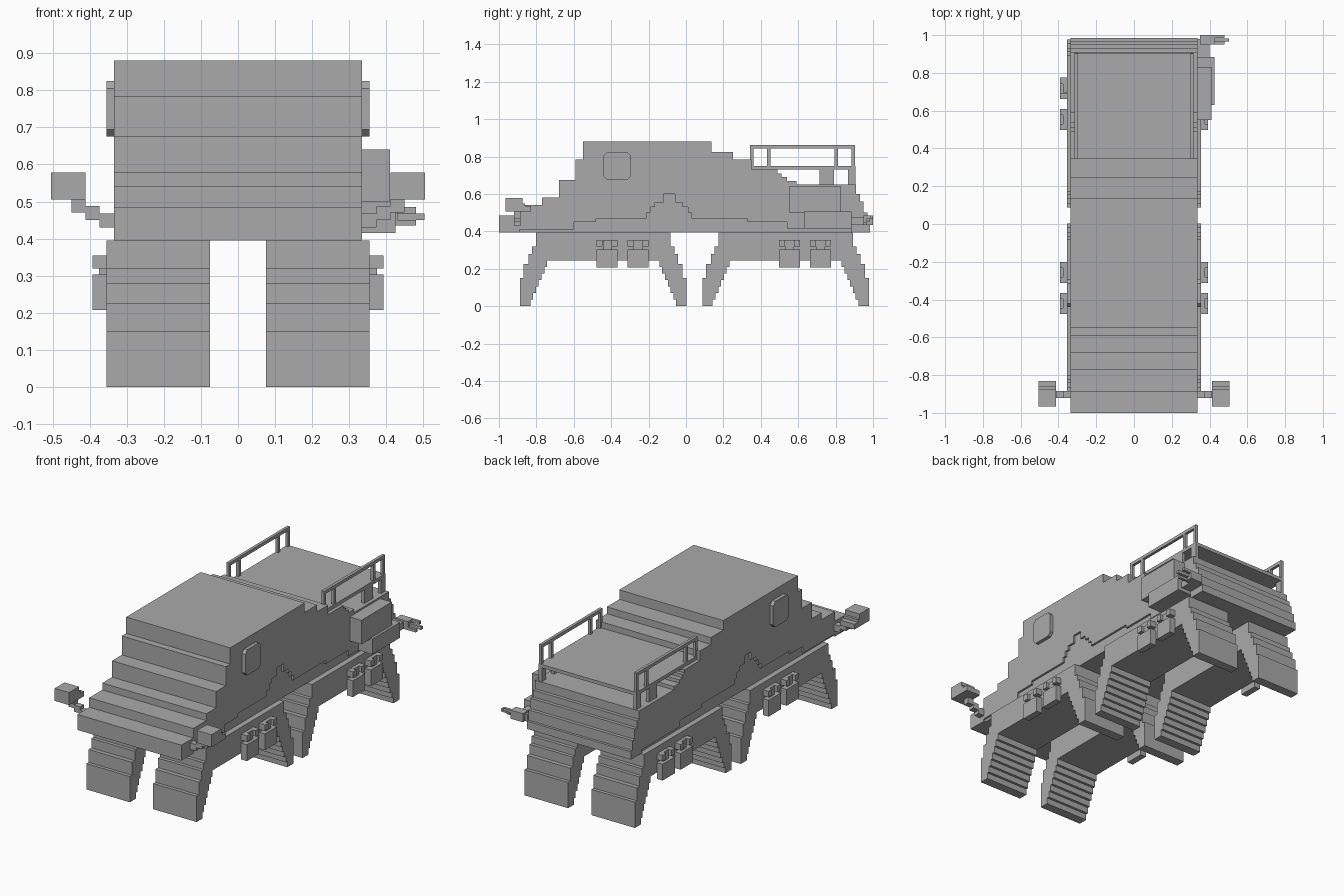
import bpy, bmesh

cube = bpy.data.objects.get("Cube")
if cube:
    bpy.data.objects.remove(cube, do_unlink=True)

grey = bpy.data.materials.new("plain_grey")
grey.use_nodes = True
grey.diffuse_color = (0.4, 0.4, 0.4, 1)
grey.node_tree.nodes["Principled BSDF"].inputs["Base Color"].default_value = grey.diffuse_color


def finish(name, bm):
    bmesh.ops.recalc_face_normals(bm, faces=bm.faces)
    mesh = bpy.data.meshes.new(name)
    bm.to_mesh(mesh)
    bm.free()
    mesh.materials.append(grey)
    obj = bpy.data.objects.new(name, mesh)
    bpy.context.collection.objects.link(obj)
    return obj


def prism(name, outline, x0, x1):
    """Extrude a (y, z) outline from x0 to x1."""
    bm = bmesh.new()
    face = bm.faces.new([bm.verts.new((x0, y, z)) for y, z in outline])
    ext = bmesh.ops.extrude_face_region(bm, geom=[face])
    moved = [v for v in ext["geom"] if isinstance(v, bmesh.types.BMVert)]
    bmesh.ops.translate(bm, verts=moved, vec=(x1 - x0, 0, 0))
    return finish(name, bm)


def box(name, x, y, z):
    return prism(name, [(y[0], z[0]), (y[1], z[0]), (y[1], z[1]), (y[0], z[1])], *x)


def span(side, a, b):
    return (a, b) if side > 0 else (-b, -a)


def stairs(start, steps):
    """Stepped line: each step moves along y at the current z, then to the new z."""
    pts = [start]
    for y, z in steps:
        pts += [(y, pts[-1][1]), (y, z)]
    return pts


W = 0.335
BASE = 0.395

# Hull: stepped silhouette above a slightly recessed lower side panel
top = stairs((-1, 0.485), [(-0.89, 0.54), (-0.77, 0.58), (-0.68, 0.675), (-0.59, 0.785),
                           (-0.55, 0.88), (0.135, 0.825), (0.25, 0.785), (0.35, 0.73),
                           (0.49, 0.71), (0.51, 0.69), (0.54, 0.67), (0.59, 0.65),
                           (0.91, 0.6), (0.93, 0.56), (0.95, 0.5), (0.97, 0.44), (0.985, BASE)])
panel = stairs((-0.89, 0.41), [(-0.6, 0.45), (-0.48, 0.47), (-0.21, 0.5), (-0.19, 0.53),
                               (-0.165, 0.555), (-0.12, 0.6), (-0.06, 0.555), (-0.02, 0.53),
                               (0.01, 0.5), (0.03, 0.47), (0.33, 0.45), (0.54, 0.415), (0.885, 0.41)])
prism("hull_core", [(-1, BASE)] + top, -W + 0.012, W - 0.012)
for side, word in ((1, "left"), (-1, "right")):
    prism(word + "_hull_side", top + [(0.885, BASE)] + panel[::-1] + [(-0.89, BASE), (-1, BASE)],
          *span(side, W - 0.012, W))
    # Side hatch with clipped corners
    c = 0.02
    y0, y1, z0, z1 = -0.44, -0.295, 0.675, 0.825
    prism(word + "_hatch", [(y0 + c, z0), (y1 - c, z0), (y1, z0 + c), (y1, z1 - c),
                            (y1 - c, z1), (y0 + c, z1), (y0, z1 - c), (y0, z0 + c)],
          *span(side, W, 0.355))
    # Front lamp on a stepped arm
    prism(word + "_lamp", [(-0.965, 0.505)] + stairs((-0.965, 0.578), [
        (-0.875, 0.55), (-0.86, 0.535), (-0.83, 0.505)]), *span(side, 0.412, 0.505))
    for i in range(3):
        x, z = W + 0.038 * i, 0.43 + 0.02 * i
        box(word + "_lamp_arm", span(side, x, x + 0.038), (-0.92, -0.885), (z, z + 0.038))

# Four tracked legs, each a stepped arch
HALF, RISE = 0.445, 0.245
outer = stairs((-HALF, 0), [(-HALF, 0.0)])[:1]
outer += stairs((-HALF, 0.15), [(-0.425, 0.225), (-0.4, 0.28), (-0.38, 0.32), (-0.36, BASE)])
# Re-order each tread so the riser meets the next ledge
inner = [(-0.39, 0)]
for i in range(7):
    y, z = -0.39 + 0.015 * i, 0.035 * (i + 1)
    inner += [(y, z), (y + 0.015, z)]
half = inner[::-1] + outer
arch = half + [(-y, z) for y, z in half[::-1]]
for end, cy in (("front", -0.4425), ("rear", 0.5325)):
    for side, word in ((1, "left"), (-1, "right")):
        prism(f"{end}_{word}_track", [(cy + y, z) for y, z in arch], *span(side, 0.075, 0.355))
        # Hanging weights with clips on the track side
        for y in (cy - 0.035, cy + 0.13):
            wy = (y, y + 0.112)
            box("weight", span(side, 0.355, 0.392), wy, (0.208, 0.303))
            box("weight_neck", span(side, 0.355, 0.375), (y + 0.033, y + 0.08), (0.303, 0.355))
            for ty in (y, y + 0.08):
                box("weight_clip", span(side, 0.355, 0.392), (ty, ty + 0.032), (0.32, 0.355))

# Raised rear deck on short legs, with side rails
box("deck", (-0.315, 0.315), (0.345, 0.905), (0.73, 0.75))
for side, word in ((1, "left"), (-1, "right")):
    for y in ((0.715, 0.79), (0.865, 0.905)):
        box("deck_leg", span(side, 0.295, 0.315), y, (0.65, 0.73))
    for y in (0.343, 0.433, 0.795, 0.885):
        box(word + "_rail_post", span(side, 0.298, 0.315), (y, y + 0.018), (0.75, 0.845))
    box(word + "_top_rail", span(side, 0.298, 0.315), (0.343, 0.903), (0.843, 0.862))

# Stowage boxes on the left rear flank
box("upper_stowage_box", (W, 0.41), (0.55, 0.83), (0.5, 0.64))
box("lower_stowage_box", (W, 0.425), (0.63, 0.885), (0.415, 0.505))

# Rear hook arm with three prongs
box("hook_arm", (W, 0.4), (0.88, 0.98), (0.435, 0.475))
box("hook_palm", (0.35, 0.43), (0.95, 1.0), (0.435, 0.485))
box("upper_prong", (0.43, 0.48), (0.985, 1.0), (0.468, 0.485))
box("middle_prong", (0.43, 0.503), (0.965, 0.982), (0.45, 0.468))
box("lower_prong", (0.43, 0.48), (0.95, 0.965), (0.435, 0.45))
